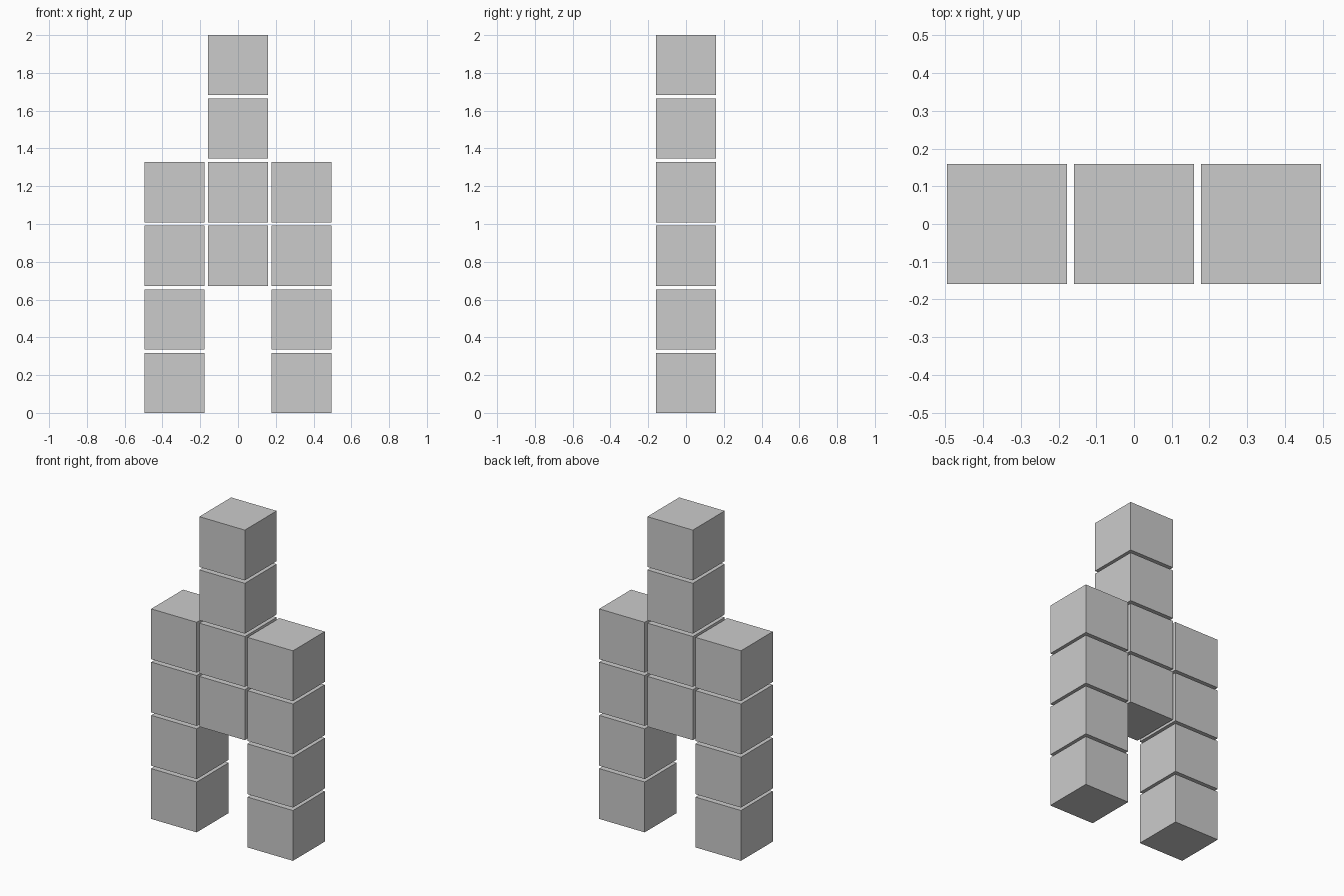
import bpy

if "Cube" in bpy.data.objects:
    bpy.data.objects.remove(bpy.data.objects["Cube"])

SIZE = 0.318    # cube edge
PITCH = 0.3364  # centre-to-centre spacing

grey = bpy.data.materials.new("light grey")
grey.diffuse_color = (0.6, 0.6, 0.6, 1.0)
grey.use_nodes = True
grey.node_tree.nodes["Principled BSDF"].inputs["Base Color"].default_value = grey.diffuse_color


def block(name, col, row):
    """One cube of the stack, placed on the column/row lattice."""
    bpy.ops.mesh.primitive_cube_add(
        size=SIZE, location=(col * PITCH, 0, SIZE / 2 + row * PITCH))
    ob = bpy.context.object
    ob.name = name
    ob.data.materials.append(grey)


# Side columns: two leg blocks with two shoulder blocks above
for side, col in (("left", -1), ("right", 1)):
    for row in range(4):
        part = "leg" if row < 2 else "shoulder"
        block(f"{side}_{part}_block_{row % 2 + 1}", col, row)

# Middle column: two body blocks with a two-block tower above
for row in range(2, 6):
    part = "body" if row < 4 else "tower"
    block(f"{part}_block_{row % 2 + 1}", 0, row)
